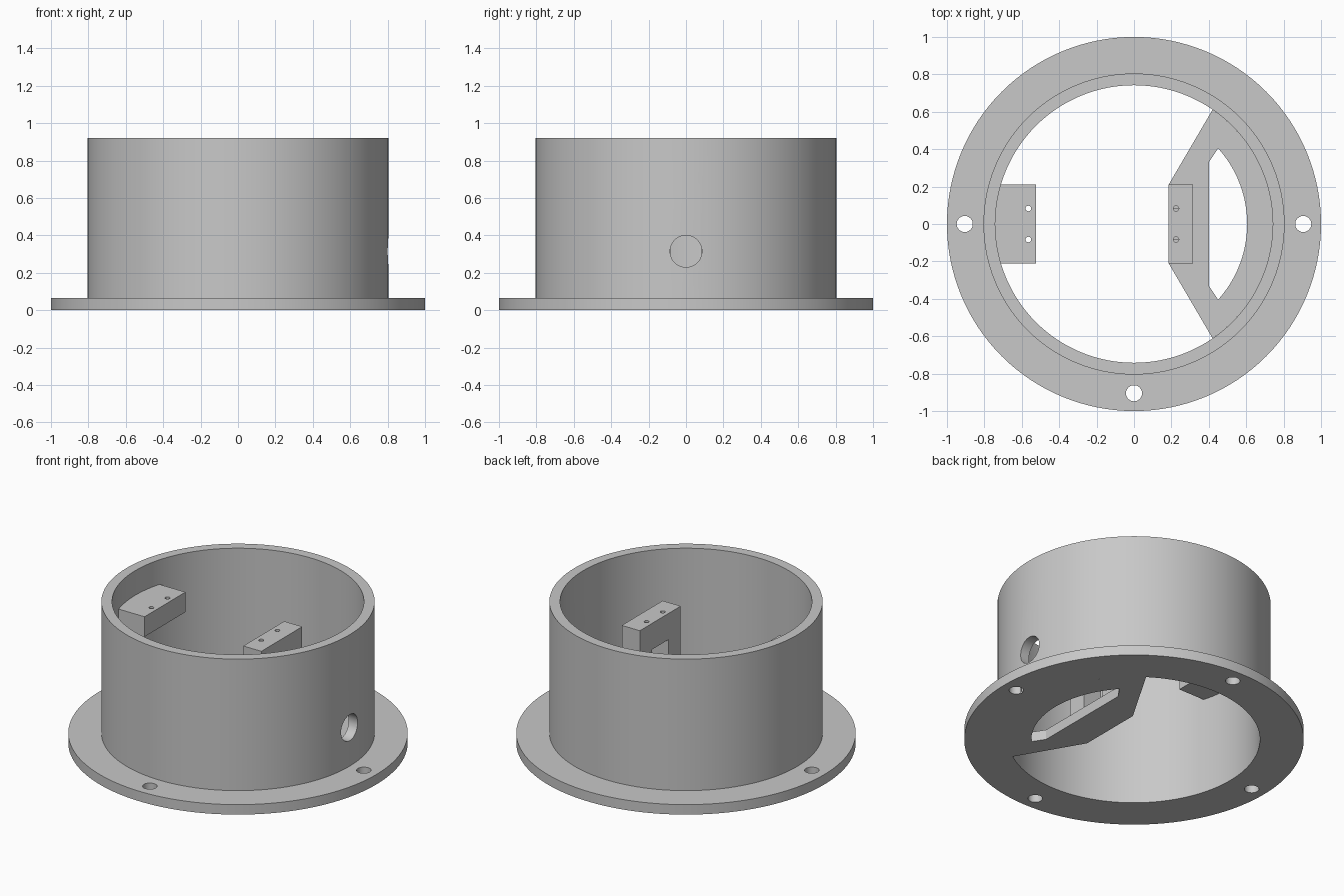
import bpy, bmesh, math

if "Cube" in bpy.data.objects:
    bpy.data.objects.remove(bpy.data.objects["Cube"])

GREY = bpy.data.materials.new("plain grey")
GREY.diffuse_color = (0.58, 0.58, 0.58, 1)
GREY.use_nodes = True
GREY.node_tree.nodes["Principled BSDF"].inputs["Base Color"].default_value = GREY.diffuse_color


def finish(name, bm):
    bmesh.ops.recalc_face_normals(bm, faces=bm.faces)
    mesh = bpy.data.meshes.new(name)
    bm.to_mesh(mesh)
    bm.free()
    mesh.materials.append(GREY)
    ob = bpy.data.objects.new(name, mesh)
    bpy.context.collection.objects.link(ob)
    return ob


def prism(name, outline, lo, hi, axis="z"):
    """Extrude a 2D outline along z (outline is x,y) or along x (outline is y,z)."""
    bm = bmesh.new()
    place = (lambda a, b, c: (a, b, c)) if axis == "z" else (lambda a, b, c: (c, a, b))
    low = [bm.verts.new(place(a, b, lo)) for a, b in outline]
    top = [bm.verts.new(place(a, b, hi)) for a, b in outline]
    bm.faces.new(low)
    bm.faces.new(top)
    n = len(low)
    for i in range(n):
        j = (i + 1) % n
        bm.faces.new((low[i], low[j], top[j], top[i]))
    return finish(name, bm)


def arc(r, start, end, n, cx=0, cy=0):
    angles = [math.radians(start + (end - start) * i / n) for i in range(n + 1)]
    return [(cx + r * math.cos(a), cy + r * math.sin(a)) for a in angles]


def circle(r, cx=0, cy=0, n=32):
    return arc(r, 0, 360, n, cx, cy)[:-1]


def cut(ob, cutters):
    for c in cutters:
        mod = ob.modifiers.new("cut", "BOOLEAN")
        mod.operation = "DIFFERENCE"
        mod.solver = "EXACT"
        mod.object = c
        bpy.ops.object.select_all(action="DESELECT")
        bpy.context.view_layer.objects.active = ob
        ob.select_set(True)
        bpy.ops.object.modifier_apply(modifier=mod.name)
        bpy.data.objects.remove(c)


def smooth(ob):
    bpy.ops.object.select_all(action="DESELECT")
    bpy.context.view_layer.objects.active = ob
    ob.select_set(True)
    bpy.ops.object.shade_smooth_by_angle(angle=math.radians(25))


R_IN, R_OUT, BASE, TOP, SEG = 0.742, 0.805, 0.065, 0.92, 128

# Flanged tube: revolved L-shaped section
section = [(R_IN, 0), (1, 0), (1, BASE), (R_OUT, BASE), (R_OUT, TOP), (R_IN, TOP)]
bm = bmesh.new()
rings = []
for i in range(SEG):
    a = 2 * math.pi * i / SEG
    rings.append([bm.verts.new((r * math.cos(a), r * math.sin(a), z)) for r, z in section])
for i in range(SEG):
    p, q = rings[i], rings[(i + 1) % SEG]
    for k in range(len(section)):
        m = (k + 1) % len(section)
        bm.faces.new((p[k], q[k], q[m], p[m]))
housing = finish("flanged_housing", bm)

# Four bolt holes in the flange and one cable hole in the right wall
bolts = [prism("bolt_cutter", circle(0.043, x, y), -0.1, 0.2)
         for x, y in ((0.905, 0), (-0.905, 0), (0, 0.905), (0, -0.905))]
cable = prism("cable_cutter", circle(0.085, 0, 0.315, 48), 0.65, 0.95, "x")
cut(housing, bolts + [cable])

# Left mounting block, curved to the wall, with two screw holes
left_block = prism("left_mounting_block",
                   [(-0.525, 0.21)] + arc(R_IN, 163.55, 196.45, 12) + [(-0.525, -0.21)],
                   0.63, 0.76)
cut(left_block, [prism("screw_cutter", circle(0.015, -0.565, y, 16), 0.5, 0.9)
                 for y in (-0.083, 0.083)])

# Floor plate on the right, with a segment-shaped window
plate = prism("floor_plate",
              [(0.185, -0.21)] + arc(R_IN, -55.5, 55.5, 40) + [(0.185, 0.21)], 0, BASE)
cut(plate, [prism("window_cutter", [(0.4, -0.33)] + arc(0.605, -42, 42, 32) + [(0.4, 0.33)],
                  -0.1, 0.2)])

# Right post: upside-down U standing on the plate, with two screw holes
post = prism("right_post",
             [(-0.21, BASE), (-0.21, 0.76), (0.21, 0.76), (0.21, BASE),
              (0.083, BASE), (0.083, 0.59), (-0.083, 0.59), (-0.083, BASE)],
             0.185, 0.315, "x")
cut(post, [prism("screw_cutter", circle(0.015, 0.225, y, 16), 0.57, 0.9)
           for y in (-0.083, 0.083)])

for part in (housing, left_block, plate, post):
    smooth(part)
